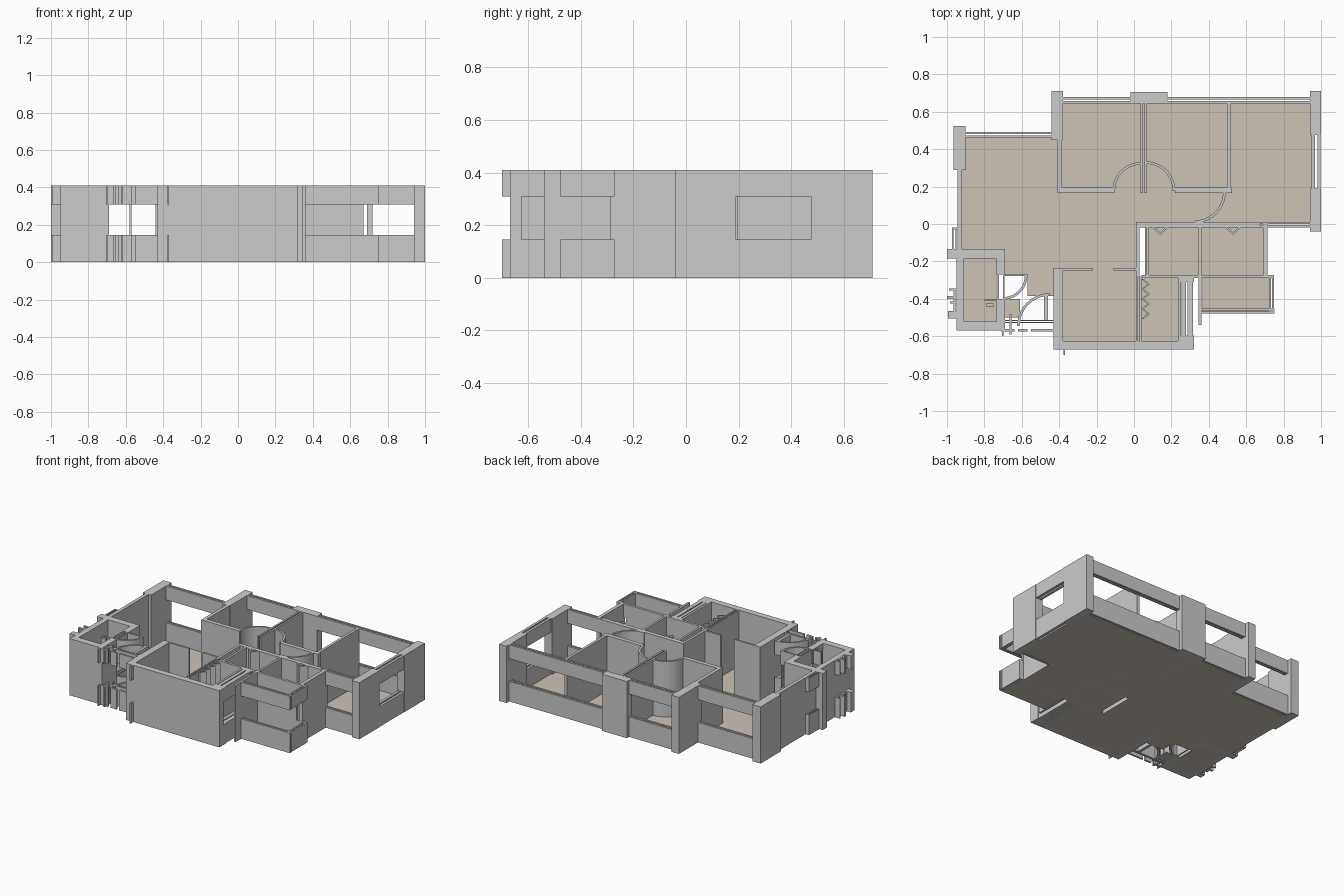
import bpy, bmesh, math

if "Cube" in bpy.data.objects:
    bpy.data.objects.remove(bpy.data.objects["Cube"])

H, SILL, HEAD = 0.41, 0.145, 0.31
FULL = [(0, H)]
BANDS = [(0, SILL), (HEAD, H)]      # below and above a window opening


def finish(name, bm, mat=None):
    bmesh.ops.recalc_face_normals(bm, faces=bm.faces)
    me = bpy.data.meshes.new(name)
    bm.to_mesh(me)
    bm.free()
    ob = bpy.data.objects.new(name, me)
    bpy.context.collection.objects.link(ob)
    if mat:
        me.materials.append(mat)
    return ob


def add_box(bm, x0, x1, y0, y1, z0, z1):
    vs = bmesh.ops.create_cube(bm, size=1)['verts']
    for v in vs:
        v.co = (x0 + (v.co.x + .5) * (x1 - x0),
                y0 + (v.co.y + .5) * (y1 - y0),
                z0 + (v.co.z + .5) * (z1 - z0))


def boxes(name, rects, spans=FULL, mat=None):
    bm = bmesh.new()
    for r in rects:
        for s in spans:
            add_box(bm, *r, *s)
    return finish(name, bm, mat)


def window(name, x0, x1, y0, y1, frac=0.38):
    """Two parallel frame strips with a gap, left open at window height."""
    if x1 - x0 > y1 - y0:
        t = (y1 - y0) * frac
        rects = [(x0, x1, y0, y0 + t), (x0, x1, y1 - t, y1)]
    else:
        t = (x1 - x0) * frac
        rects = [(x0, x0 + t, y0, y1), (x1 - t, x1, y0, y1)]
    return boxes(name, rects, BANDS)


def ribbon(name, left, right, spans=FULL):
    """Thin upright strip between two matching outlines."""
    bm = bmesh.new()
    for z0, z1 in spans:
        rings = [[bm.verts.new((x, y, z)) for x, y, z in
                  ((*a, z0), (*b, z0), (*b, z1), (*a, z1))] for a, b in zip(left, right)]
        for p, q in zip(rings, rings[1:]):
            for i in range(4):
                j = (i + 1) % 4
                bm.faces.new((p[i], p[j], q[j], q[i]))
        bm.faces.new(rings[0])
        bm.faces.new(rings[-1][::-1])
    return finish(name, bm)


def arc(name, cx, cy, r, a0, a1, spans=FULL, n=10, t=0.014):
    def pts(rad):
        return [(cx + rad * math.cos(math.radians(a0 + (a1 - a0) * i / n)),
                 cy + rad * math.sin(math.radians(a0 + (a1 - a0) * i / n))) for i in range(n + 1)]
    ribbon(name, pts(r), pts(r - t), spans)


# floors
tan = bpy.data.materials.new("floor_tan")
tan.diffuse_color = (0.62, 0.55, 0.47, 1)
tan.use_nodes = True
tan.node_tree.nodes["Principled BSDF"].inputs["Base Color"].default_value = tan.diffuse_color
boxes("floor", [
    (-.92, -.40, -.135, .47), (-.40, .50, .0, .18), (-.40, .02, -.24, 0),
    (-.69, -.40, -.27, -.135), (-.57, -.43, -.385, -.27), (-.69, -.61, -.50, -.40),
    (-.40, .05, .18, .65), (.05, .50, .18, .65), (.50, .95, 0, .65),
    (-.91, -.735, -.52, -.18), (-.39, .02, -.63, -.24), (.02, .25, -.63, -.28),
    (.06, .70, -.28, 0), (.365, .73, -.47, -.28)], [(0, .008)], tan)

# outer walls and columns
boxes("outer_walls", [
    (-.965, -.90, .29, .525), (-.945, -.92, -.14, .30),
    (-.44, -.38, .45, .71), (-.02, .18, .645, .705),
    (.94, 1.0, .475, .71), (.94, 1.0, -.04, .19),
    (-.43, -.38, -.67, -.235), (-.43, .32, -.67, -.625),
    (.69, .715, -.285, .0), (.345, .36, -.54, -.28)])

# bathroom walls at the left
boxes("bathroom_walls", [
    (-1.0, -.69, -.185, -.135), (-.95, -.91, -.57, -.135),
    (-.95, -.69, -.57, -.52), (-.735, -.69, -.27, -.135), (-.735, -.69, -.57, -.40)])

# inner partitions
boxes("partition_walls", [
    (-.41, -.385, .165, .46), (-.41, -.105, .165, .195), (.22, .525, .165, .195),
    (.035, .048, .165, .65), (.057, .07, .165, .65), (.498, .518, .165, .65),
    (.02, .67, -.018, .012), (-.43, -.22, -.248, -.235), (-.11, .02, -.248, -.235),
    (.012, .03, -.28, .012), (.065, .08, -.285, .0), (.012, .022, -.63, -.28),
    (.03, .04, -.63, -.28), (.345, .36, -.28, .0), (.04, .67, -.29, -.272),
    (.235, .25, -.625, -.29)])

# windows
window("living_window", -.90, -.44, .462, .492)
window("left_bedroom_window", -.38, -.02, .645, .68)
window("right_bedrooms_window", .18, .94, .645, .68)
window("right_side_window", .95, .998, .19, .475)
window("right_rear_window", .67, .94, -.018, .012)
window("kitchen_window", .255, .315, -.60, -.30)
window("balcony_front_window", .36, .75, -.478, -.452)
window("balcony_side_window", .722, .748, -.478, -.285)
window("entry_window", -.70, -.43, -.53, -.512)
boxes("balcony_lintel", [(.67, .748, -.29, -.272)], BANDS)
boxes("balcony_post", [(.70, .718, -.29, -.272)])
boxes("kitchen_window_ends", [(.25, .32, -.31, -.285), (.235, .32, -.625, -.595),
                              (.285, .292, -.60, -.31)], BANDS)

# small ledges and stubs outside the left and front
boxes("side_ledges", [
    (-.972, -.965, -.135, -.02), (-.972, -.94, -.03, -.02), (-.955, -.948, -.135, -.02),
    (-.99, -.95, -.355, -.345), (-1.0, -.95, -.40, -.385), (-.985, -.95, -.425, -.415),
    (-.995, -.95, -.505, -.465), (-.965, -.955, -.505, -.345), (-.378, -.368, -.70, -.66)], BANDS)
boxes("entry_threshold", [
    (-.71, -.64, -.575, -.562), (-.62, -.57, -.575, -.562), (-.55, -.43, -.575, -.562),
    (-.705, -.698, -.60, -.50), (-.665, -.655, -.59, -.48), (-.48, -.46, -.51, -.38),
    (-.73, -.722, -.40, -.27), (-.70, -.693, -.40, -.27)], BANDS)
boxes("entry_post", [(-.58, -.57, -.285, -.27)])
boxes("bath_fixture", [(-.80, -.74, -.41, -.40), (-.79, -.75, -.44, -.425)], BANDS)

# door swings
arc("left_bedroom_door", .035, .18, .15, 90, 180)
arc("middle_bedroom_door", .065, .18, .155, 0, 90)
arc("right_bedroom_door", .325, .17, .165, -90, 0)
arc("bath_door", -.70, -.275, .13, -90, 0, BANDS)
arc("entry_door", -.45, -.545, .175, 90, 180, BANDS)
boxes("bath_door_leaf", [(-.69, -.57, -.278, -.268)], BANDS)

# folding door and wardrobe points
zig = [(.04 + .032 * (i % 2), -.295 - .0265 * i) for i in range(9)]
ribbon("folding_door", zig, [(x + .012, y) for x, y in zig])
for i, x in enumerate((.14, .53)):
    vee = [(x - .05, -.012), (x, -.058), (x + .05, -.012)]
    ribbon(f"wardrobe_point_{i + 1}", vee, [(x - .035, -.012), (x, -.045), (x + .035, -.012)])
